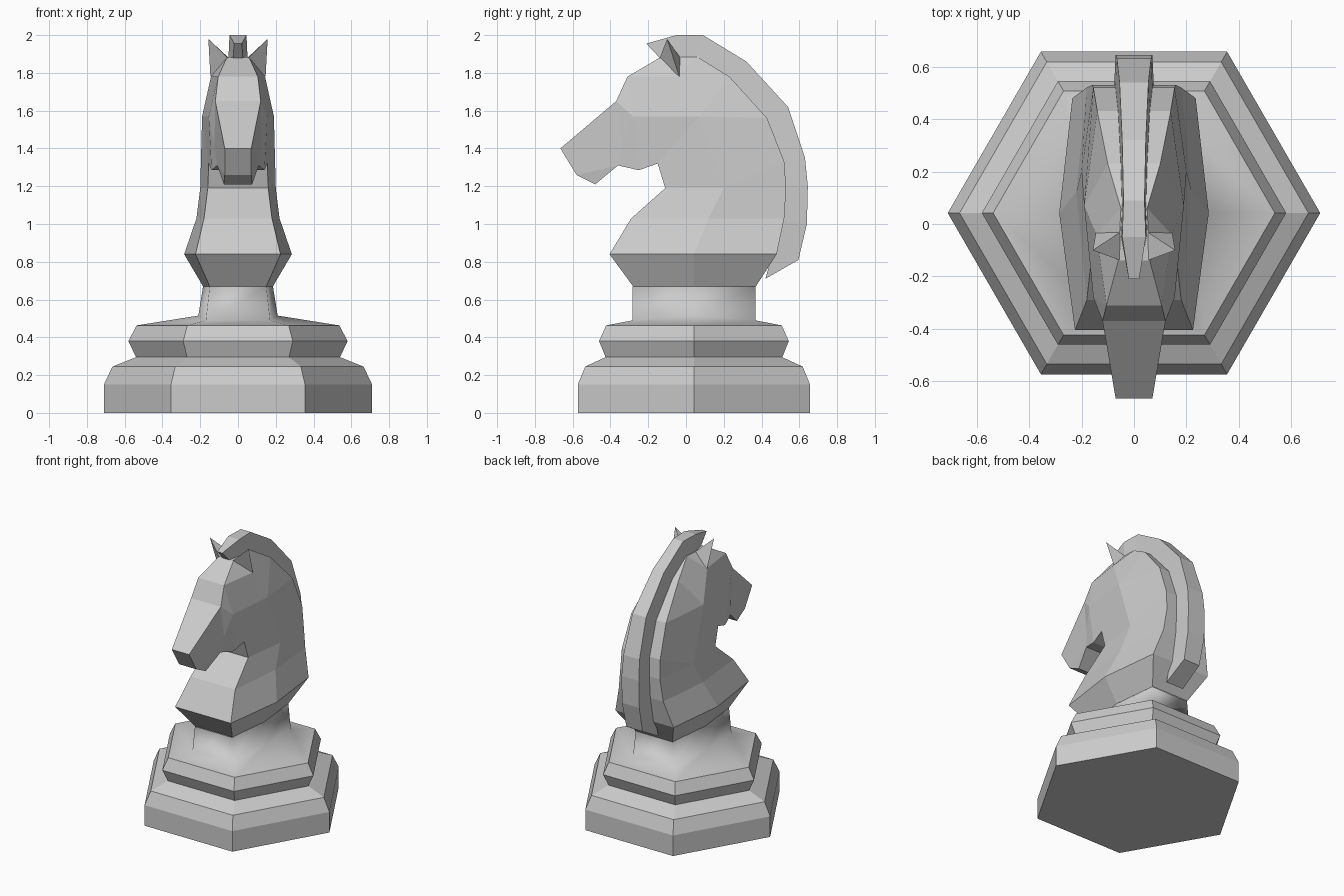
import bpy, bmesh

if "Cube" in bpy.data.objects:
    bpy.data.objects.remove(bpy.data.objects["Cube"])

CY = 0.042  # centre of the plinth in y


def make(name, verts, faces, smooth_from=None):
    me = bpy.data.meshes.new(name)
    me.from_pydata(verts, [], faces)
    bm = bmesh.new()
    bm.from_mesh(me)
    bmesh.ops.remove_doubles(bm, verts=bm.verts, dist=1e-5)
    bmesh.ops.recalc_face_normals(bm, faces=bm.faces)
    if smooth_from is not None:
        for f in bm.faces:
            f.smooth = min(v.co.z for v in f.verts) > smooth_from
        for e in bm.edges:
            e.smooth = all(f.smooth for f in e.link_faces)
    bm.to_mesh(me)
    bm.free()
    ob = bpy.data.objects.new(name, me)
    bpy.context.collection.objects.link(ob)
    return ob


def loft(rings, cap_start=True, cap_end=True):
    n = len(rings[0])
    verts = [p for r in rings for p in r]
    faces = [(i * n + j, i * n + (j + 1) % n, (i + 1) * n + (j + 1) % n, (i + 1) * n + j)
             for i in range(len(rings) - 1) for j in range(n)]
    if cap_start:
        faces.append(tuple(range(n))[::-1])
    if cap_end:
        faces.append(tuple(range(len(verts) - n, len(verts))))
    return verts, faces


def hexagon(side_x, front_x, half_y, side_z, front_z):
    a, b = CY - half_y, CY + half_y
    return [(side_x, CY, side_z), (front_x, b, front_z), (-front_x, b, front_z),
            (-side_x, CY, side_z), (-front_x, a, front_z), (front_x, a, front_z)]


# Hexagonal stepped plinth flowing into a smooth narrow neck
profile = [(0.71, 0), (0.71, 0.15), (0.665, 0.245), (0.54, 0.295), (0.58, 0.38), (0.537, 0.463)]
rings = [hexagon(r, r / 2, r * 0.866, z, z) for r, z in profile]
rings += [hexagon(0.21, 0.17, 0.325, 0.515, 0.49), hexagon(0.185, 0.15, 0.325, 0.67, 0.67)]
make("plinth", *loft(rings, cap_end=False), smooth_from=0.45)

# Horse head: side outline A..U and inner side points a..h as (y, z, half width)
outline = [(-.28, .67, .15), (-.405, .84, .225), (-.29, 1.03, .18), (-.11, 1.19, .16),
           (-.15, 1.32, .155), (-.25, 1.285, .14), (-.36, 1.31, .11), (-.48, 1.21, .075),
           (-.58, 1.26, .07), (-.665, 1.40, .07), (-.37, 1.65, .12), (-.31, 1.78, .105),
           (-.14, 1.88, .06), (.06, 1.885, .05), (.23, 1.78, .10), (.43, 1.56, .14),
           (.52, 1.33, .155), (.53, 1.19, .16), (.52, 1.03, .18), (.48, .84, .235),
           (.37, .67, .15)]
inner = [(CY, .67, .185), (CY, .84, .285), (.12, 1.03, .22), (.20, 1.19, .20),
         (.07, 1.57, .19), (-.28, 1.57, .155), (-.34, 1.42, .125), (-.04, 1.78, .143)]
keys = "ABCDEFGHIJKLMNOPQRSTUabcdefgh"
side = ("ABba BCcb CDdc abTU bcST cdRS dRQ dQPe DEed ePO eONh hNM hML "
        "fehL KfL GHI KJIGg Kgf gGFf fFEe").split()
pts = outline + inner
n = len(pts)
verts = [(x, y, z) for y, z, x in pts] + [(-x, y, z) for y, z, x in pts]
faces = []
for f in side:
    idx = [keys.index(c) for c in f]
    faces += [idx, [i + n for i in reversed(idx)]]
faces += [(i, i + 1, i + 1 + n, i + n) for i in range(len(outline) - 1)]
make("horse_head", verts, faces)

# Mane: outer y, z, inner y, z, half width along the crest
crest = [(-.21, 1.955, -.14, 1.88, .02), (-.05, 2.0, -.04, 1.87, .045), (.09, 2.0, .05, 1.87, .04),
         (.32, 1.86, .22, 1.77, .045), (.54, 1.62, .42, 1.55, .055), (.63, 1.35, .51, 1.32, .065),
         (.645, 1.2, .52, 1.19, .07), (.64, 1.0, .51, 1.02, .07), (.595, .81, .42, .71, .065)]
make("mane", *loft([[(w, y, z), (-w, y, z), (-w - .006, v, u), (w + .006, v, u)]
                    for y, z, v, u, w in crest]))

# Pointed ears
ear = [(.05, -.14, 1.875), (.05, -.03, 1.88), (.146, -.035, 1.78), (.157, -.10, 1.98)]
for s, name in ((1, "ear_left"), (-1, "ear_right")):
    make(name, [(s * x, y, z) for x, y, z in ear], [(0, 1, 2), (0, 1, 3), (1, 2, 3), (2, 0, 3)])
